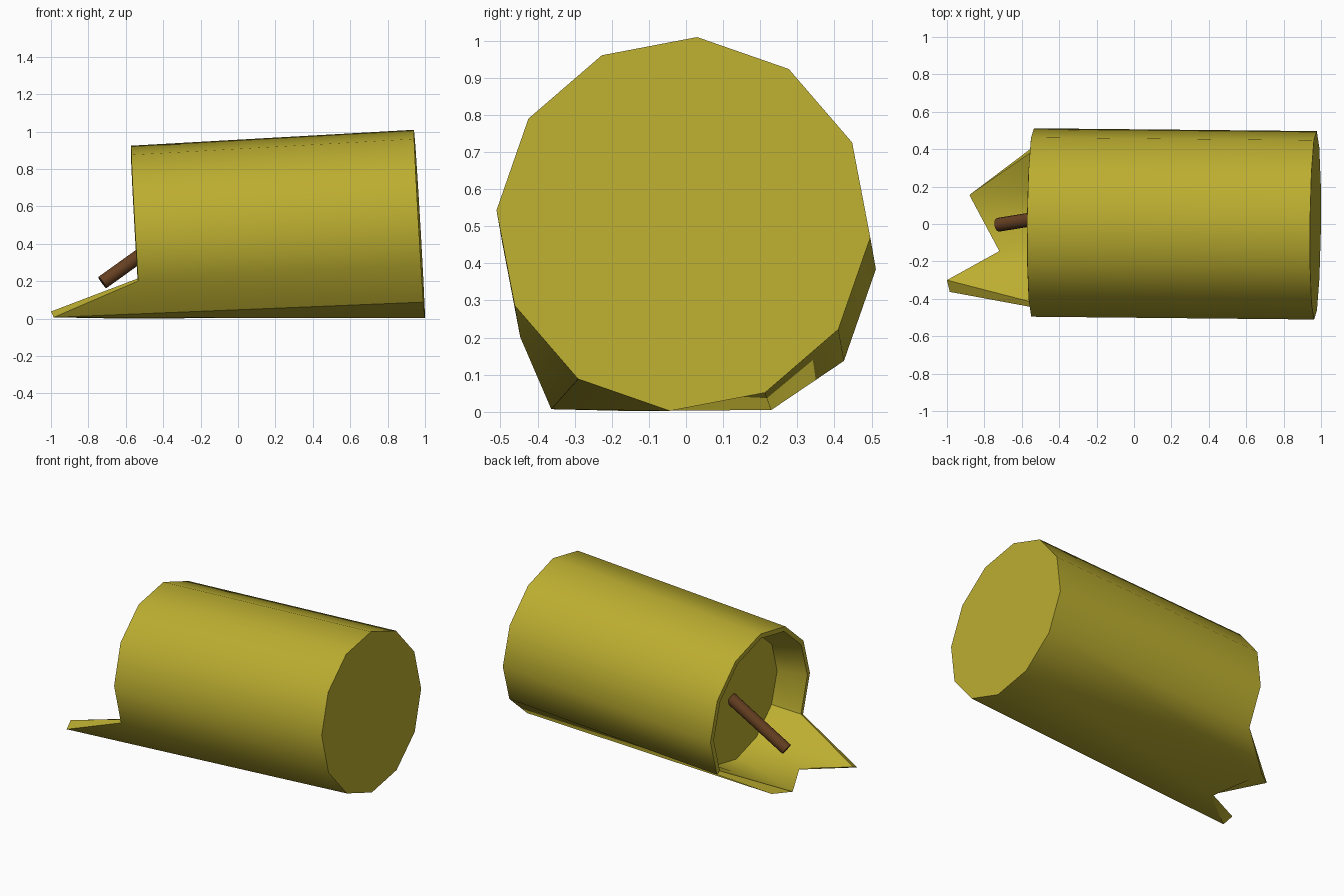
import bpy, bmesh
from math import sin, cos, radians
from mathutils import Vector

if "Cube" in bpy.data.objects:
    bpy.data.objects.remove(bpy.data.objects["Cube"])

N = 12
CENTER = Vector((0.97, -0.007, 0.506))      # middle of the closed end
AXIS = Vector((-1.512, 0.015, -0.085)) / 1.512
U, V = Vector((0.01, 1, 0)), Vector((-0.058, 0, 1))


def material(name, color):
    m = bpy.data.materials.new(name)
    m.diffuse_color = (*color, 1)
    m.use_nodes = True
    m.node_tree.nodes["Principled BSDF"].inputs["Base Color"].default_value = m.diffuse_color
    return m


def point(i, r, d):
    a = radians(4.2 + 360 / N * i)
    return CENTER + AXIS * d + (U * sin(a) + V * cos(a)) * r


def ring(bm, r, d, special={}):
    return [bm.verts.new(special.get(i, point(i, r, d))) for i in range(N)]


def smooth(ob, angle):
    bpy.context.view_layer.objects.active = ob
    ob.select_set(True)
    bpy.ops.object.shade_smooth_by_angle(angle=radians(angle))
    ob.select_set(False)


# Log body: closed end, outer wall with torn splinters, shallow hollow
bm = bmesh.new()
outer = {5: (-0.78, 0.23, 0.005), 6: (-0.715, -0.15, 0.002), 7: (-0.985, -0.363, 0.007)}
lip = {5: (-0.88, 0.155, 0.018), 6: (-0.72, -0.145, 0.014), 7: (-1.0, -0.30, 0.038)}
mid = {i: point(i, 0.412, 1.46) for i in (5, 6, 7)}
rings = [ring(bm, 0.505, 0),
         ring(bm, 0.505, 1.512, outer),
         ring(bm, 0.475, 1.515, lip),
         ring(bm, 0.455, 1.46, mid),
         ring(bm, 0.412, 1.34)]
for a, b in zip(rings, rings[1:]):
    for i in range(N):
        j = (i + 1) % N
        bm.faces.new((a[i], a[j], b[j], b[i]))
bm.faces.new(rings[0])
bm.faces.new(rings[-1])
bmesh.ops.recalc_face_normals(bm, faces=bm.faces)
me = bpy.data.meshes.new("log_body")
bm.to_mesh(me)
bm.free()
body = bpy.data.objects.new("log_body", me)
bpy.context.collection.objects.link(body)
me.materials.append(material("yellow", (0.50, 0.42, 0.03)))
smooth(body, 35)

# Stick poking out of the hollow
p, q = Vector((-0.36, 0.055, 0.455)), Vector((-0.725, -0.004, 0.193))
bpy.ops.mesh.primitive_cylinder_add(vertices=16, radius=0.037, depth=(q - p).length,
                                    location=(p + q) / 2)
stick = bpy.context.object
stick.name = "stick"
stick.rotation_euler = (q - p).to_track_quat('Z', 'Y').to_euler()
stick.data.materials.append(material("brown", (0.13, 0.05, 0.015)))
smooth(stick, 35)
